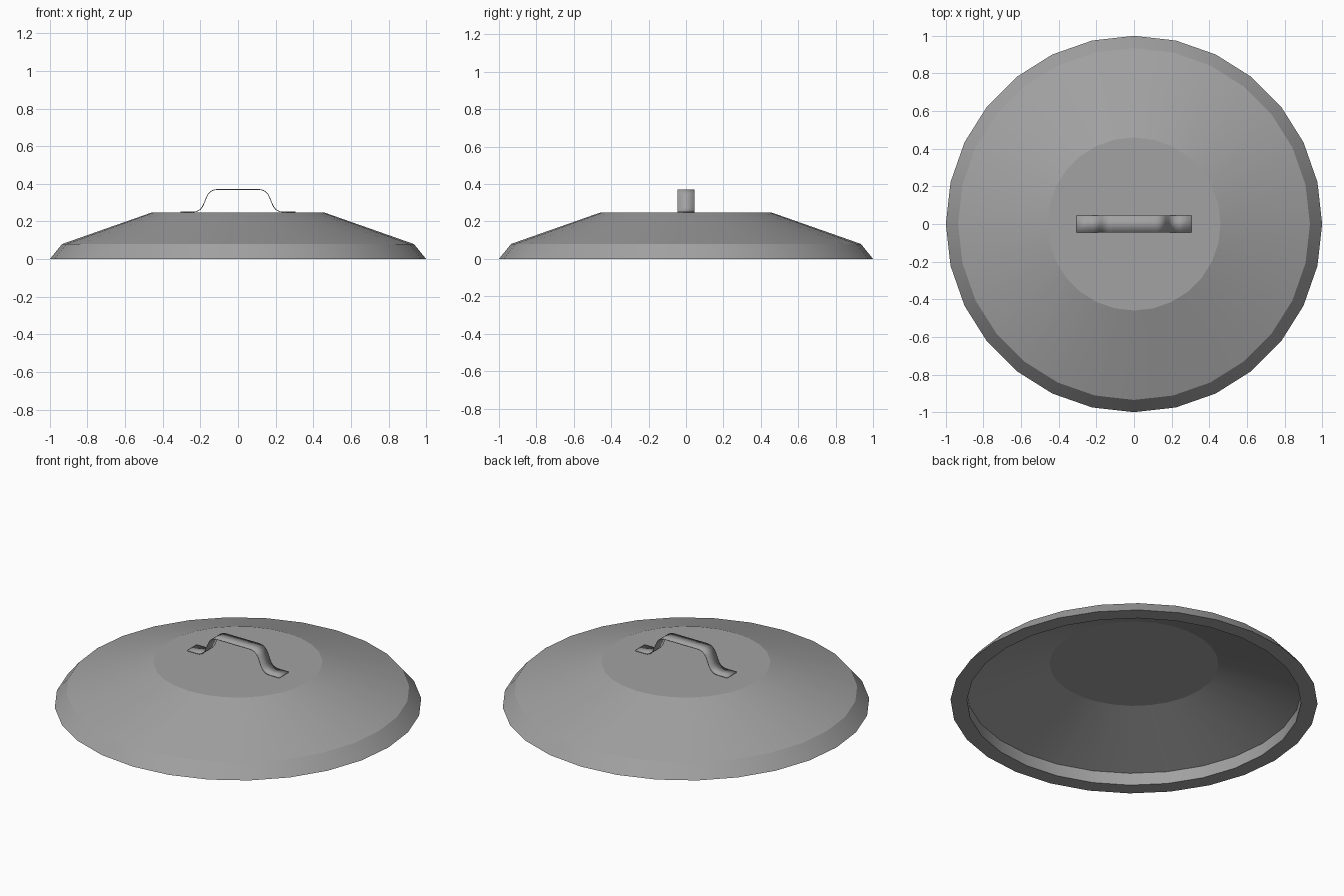
import bpy, bmesh, math
from mathutils import Vector

SIDES = 28

cube = bpy.data.objects.get("Cube")
if cube:
    bpy.data.objects.remove(cube, do_unlink=True)

metal = bpy.data.materials.new("grey_metal")
metal.use_nodes = True
colour = (0.36, 0.36, 0.36, 1)
metal.diffuse_color = colour
metal.node_tree.nodes["Principled BSDF"].inputs["Base Color"].default_value = colour


def finish(name, bm, angle):
    """Turn a bmesh into a named, shaded object."""
    bmesh.ops.recalc_face_normals(bm, faces=bm.faces)
    mesh = bpy.data.meshes.new(name)
    bm.to_mesh(mesh)
    bm.free()
    mesh.materials.append(metal)
    obj = bpy.data.objects.new(name, mesh)
    bpy.context.collection.objects.link(obj)
    bpy.ops.object.select_all(action="DESELECT")
    obj.select_set(True)
    bpy.context.view_layer.objects.active = obj
    bpy.ops.object.shade_smooth_by_angle(angle=math.radians(angle))
    return obj


def lathe(name, profile, angle):
    """Revolve (radius, height) points and cap both ends."""
    bm = bmesh.new()
    rings = []
    for r, z in profile:
        turns = [2 * math.pi * i / SIDES for i in range(SIDES)]
        rings.append([bm.verts.new((r * math.cos(t), r * math.sin(t), z)) for t in turns])
    for a, b in zip(rings, rings[1:]):
        for i in range(SIDES):
            j = (i + 1) % SIDES
            bm.faces.new((a[i], a[j], b[j], b[i]))
    bm.faces.new(rings[0])
    bm.faces.new(rings[-1])
    return finish(name, bm, angle)


def rounded(points, radius, steps=5):
    """Round the inner corners of a polyline."""
    path = [points[0]]
    for a, p, b in zip(points, points[1:], points[2:]):
        start = p + (a - p).normalized() * radius
        end = p + (b - p).normalized() * radius
        for i in range(steps + 1):
            t = i / steps
            path.append(start * (1 - t) ** 2 + p * 2 * t * (1 - t) + end * t ** 2)
    return path + [points[-1]]


# Lid: flat top, sloping cone, flared rim, flat underside lip, hollow inside
lathe("lid", [(0.46, 0.247), (0.935, 0.08), (1.0, 0.0),
              (0.91, 0.0), (0.915, 0.077), (0.46, 0.239)], 16)

# Handle: bent metal strip with two flat feet
half = [(0.306, 0.25), (0.2, 0.25), (0.15, 0.37)]
corners = [Vector((-x, 0, z)) for x, z in half] + [Vector((x, 0, z)) for x, z in reversed(half)]
bm = bmesh.new()
strip = [[bm.verts.new((p.x, y, p.z)) for y in (-0.045, 0.045)] for p in rounded(corners, 0.042)]
for a, b in zip(strip, strip[1:]):
    bm.faces.new((a[0], b[0], b[1], a[1]))
handle = finish("handle", bm, 35)
thickness = handle.modifiers.new("thickness", "SOLIDIFY")
thickness.thickness = 0.004
thickness.offset = 0
